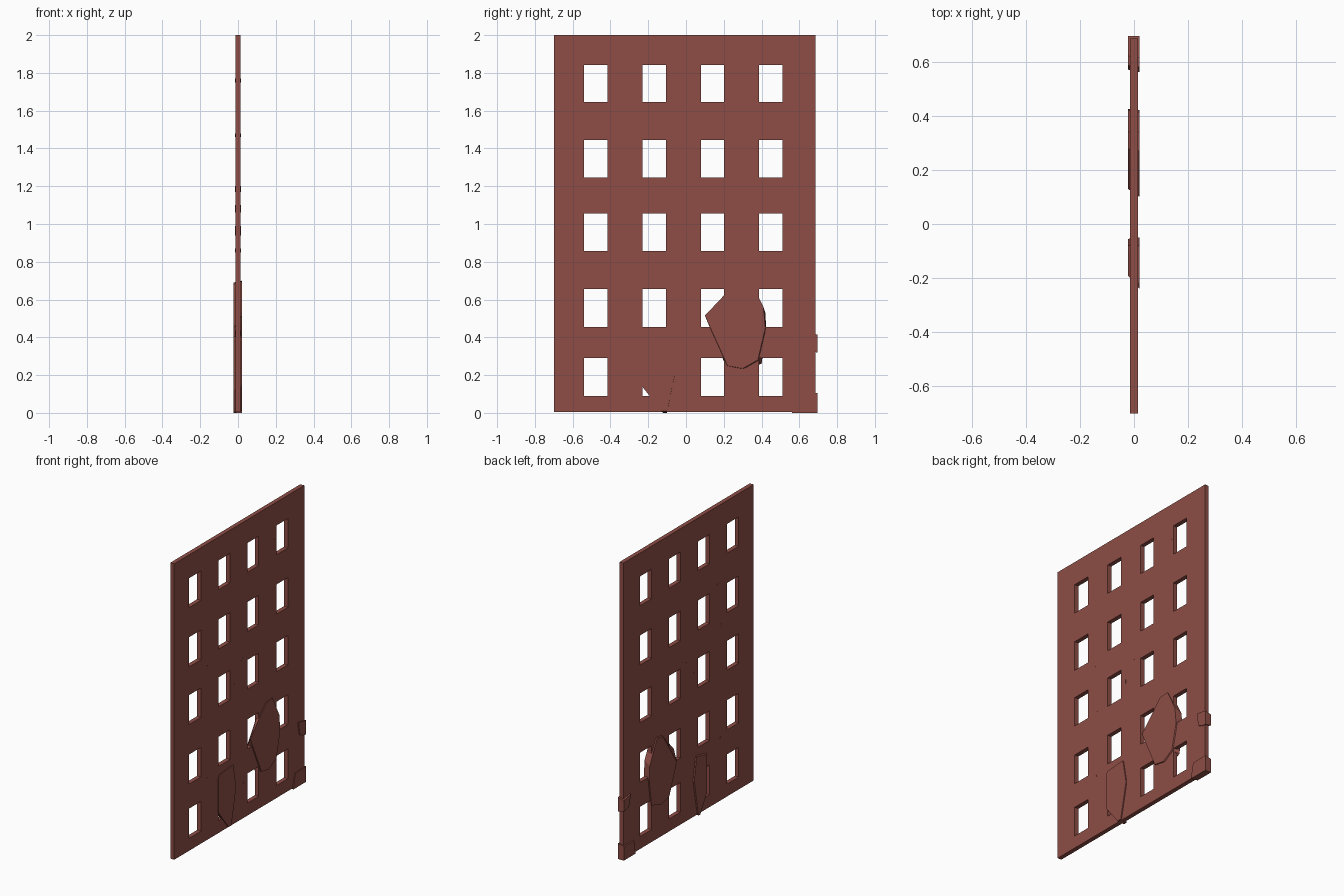
import bpy, bmesh
from mathutils import Vector

if "Cube" in bpy.data.objects:
    bpy.data.objects.remove(bpy.data.objects["Cube"])

brick = bpy.data.materials.new("brick_red")
brick.diffuse_color = (0.27, 0.075, 0.06, 1)
brick.use_nodes = True
brick.node_tree.nodes["Principled BSDF"].inputs["Base Color"].default_value = brick.diffuse_color
T = 0.0145   # half thickness of the wall
C = 0.022    # half thickness of the loose chunks


def finish(bm, name):
    bmesh.ops.recalc_face_normals(bm, faces=bm.faces)
    me = bpy.data.meshes.new(name)
    bm.to_mesh(me)
    bm.free()
    me.materials.append(brick)
    ob = bpy.data.objects.new(name, me)
    bpy.context.collection.objects.link(ob)
    return ob


# Wall slab: grid of cells with the window cells left open
ys = [-0.70, -0.54, -0.415, -0.23, -0.105, 0.08, 0.20, 0.387, 0.51, 0.685]
zs = [0.006, 0.09, 0.29, 0.455, 0.655, 0.857, 1.055, 1.245, 1.445, 1.645, 1.843, 2.0]
bm = bmesh.new()
v = [[bm.verts.new((-T, y, z)) for z in zs] for y in ys]
for i in range(len(ys) - 1):
    for j in range(len(zs) - 1):
        if not (i % 2 and j % 2):
            bm.faces.new((v[i][j], v[i + 1][j], v[i + 1][j + 1], v[i][j + 1]))
ext = bmesh.ops.extrude_face_region(bm, geom=bm.faces[:])
new = [g for g in ext["geom"] if isinstance(g, bmesh.types.BMVert)]
bmesh.ops.translate(bm, verts=new, vec=(2 * T, 0, 0))
# Extrusion keeps the first layer, giving a closed slab
if not any(abs(f.calc_center_median().x + T) < 1e-5 for f in bm.faces):
    for i in range(len(ys) - 1):
        for j in range(len(zs) - 1):
            if not (i % 2 and j % 2):
                bm.faces.new((v[i][j], v[i][j + 1], v[i + 1][j + 1], v[i + 1][j]))
finish(bm, "wall_facade")


# Loose fractured chunks: convex hull of a near (+x) and far (-x) outline
def chunk(name, near, far):
    bm = bmesh.new()
    for x, pts in ((C - 0.001, near), (-C - 0.001, far)):
        for y, z in pts:
            bm.verts.new((x, y, z))
    bmesh.ops.convex_hull(bm, input=bm.verts[:])
    bmesh.ops.dissolve_limit(bm, angle_limit=0.01, verts=bm.verts[:], edges=bm.edges[:])
    finish(bm, name)


chunk("large_chunk",
      [(0.10, 0.515), (0.27, 0.695), (0.34, 0.70), (0.41, 0.56), (0.42, 0.45),
       (0.38, 0.28), (0.30, 0.235), (0.22, 0.25), (0.19, 0.34)],
      [(0.13, 0.45), (0.28, 0.68), (0.34, 0.69), (0.42, 0.53), (0.425, 0.44),
       (0.40, 0.26), (0.30, 0.225), (0.21, 0.25)])
chunk("lower_chunk",
      [(-0.24, 0.38), (-0.22, 0.40), (-0.08, 0.41), (-0.05, 0.25), (-0.10, 0.01),
       (-0.13, 0.01), (-0.24, 0.15)],
      [(-0.19, 0.38), (-0.08, 0.405), (-0.055, 0.25), (-0.10, 0.0), (-0.12, 0.0),
       (-0.19, 0.12)])
chunk("corner_chunk",
      [(0.56, 0.0), (0.58, 0.10), (0.695, 0.105), (0.695, 0.0)],
      [(0.57, 0.0), (0.585, 0.09), (0.695, 0.095), (0.695, 0.0)])
chunk("edge_chunk",
      [(0.615, 0.43), (0.63, 0.34), (0.66, 0.325), (0.695, 0.32), (0.695, 0.415)],
      [(0.62, 0.42), (0.64, 0.34), (0.695, 0.33), (0.695, 0.405)])


# Small open fracture slivers, just proud of both wall faces
cracks = [((0.00, 1.06), (0.045, 1.10)), ((-0.065, 0.99), (-0.06, 0.94)),
          ((-0.345, 0.85), (-0.325, 0.87)), ((-0.35, 0.435), (-0.33, 0.41)),
          ((0.03, 0.24), (0.06, 0.24)), ((-0.34, 1.17), (-0.36, 1.20)),
          ((-0.32, 1.48), (-0.305, 1.46)), ((0.36, 1.77), (0.375, 1.75))]
bm = bmesh.new()
for a, b in cracks:
    a, b = Vector((0, *a)), Vector((0, *b))
    side = (b - a).normalized().cross(Vector((1, 0, 0))) * 0.003
    mid = (a + b) / 2
    ring = [[bm.verts.new(p + Vector((x, 0, 0))) for p in (a, mid + side, b, mid - side)]
            for x in (-T - 0.0006, T + 0.0006)]
    for r in ring:
        bm.faces.new(r)
    for k in range(4):
        m = (k + 1) % 4
        bm.faces.new((ring[0][k], ring[0][m], ring[1][m], ring[1][k]))
finish(bm, "crack_slivers")
